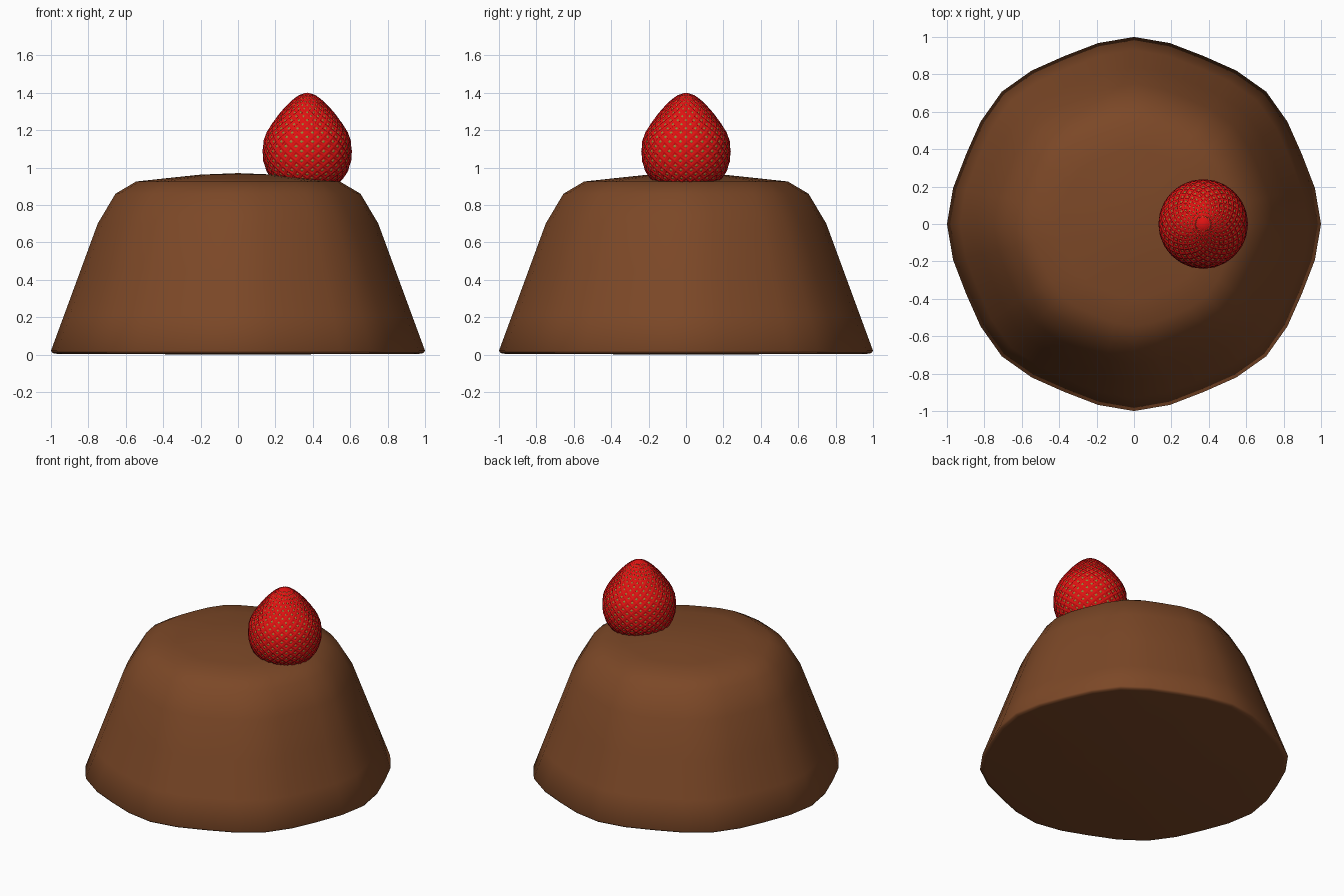
import bpy, bmesh, math
from mathutils import Vector

if "Cube" in bpy.data.objects:
    bpy.data.objects.remove(bpy.data.objects["Cube"])


def material(name, rgb):
    m = bpy.data.materials.new(name)
    m.diffuse_color = (*rgb, 1)
    m.use_nodes = True
    m.node_tree.nodes["Principled BSDF"].inputs["Base Color"].default_value = m.diffuse_color
    return m


BROWN = material("chocolate_brown", (0.2, 0.064, 0.02))
RED = material("strawberry_red", (0.75, 0.006, 0.006))
SEED = material("seed_olive", (0.32, 0.23, 0.04))


def finish(bm, name, mats, smooth=True):
    bmesh.ops.recalc_face_normals(bm, faces=bm.faces)
    me = bpy.data.meshes.new(name)
    bm.to_mesh(me)
    bm.free()
    for m in mats:
        me.materials.append(m)
    for p in me.polygons:
        p.use_smooth = smooth
    ob = bpy.data.objects.new(name, me)
    bpy.context.collection.objects.link(ob)
    return ob


# pudding: softly eight-cornered lathe, 32 sides
SIDES = 32
WOBBLE = (1.0, 0.986, 0.972, 0.986)
body = [(0.97, 0.004), (0.992, 0.008), (1.0, 0.02), (0.93, 0.21), (0.84, 0.455),
        (0.75, 0.70), (0.655, 0.86), (0.545, 0.925), (0.40, 0.941), (0.2, 0.962)]
bm = bmesh.new()
rings = []
for r, z in body:
    ring = []
    for i in range(SIDES):
        a = 2 * math.pi * i / SIDES
        k = r * WOBBLE[i % 4]
        ring.append(bm.verts.new((k * math.cos(a), k * math.sin(a), z)))
    rings.append(ring)
bottom = bm.verts.new((0, 0, 0))
top = bm.verts.new((0, 0, 0.97))
for i in range(SIDES):
    j = (i + 1) % SIDES
    for lo, hi in zip(rings, rings[1:]):
        bm.faces.new((lo[i], lo[j], hi[j], hi[i]))
    bm.faces.new((bottom, rings[0][j], rings[0][i]))
    bm.faces.new((rings[-1][i], rings[-1][j], top))
finish(bm, "pudding", [BROWN])

# strawberry profile (radius, height), resampled evenly along its length
prof = [(0.10, 0.89), (0.175, 0.92), (0.215, 0.97), (0.235, 1.03), (0.24, 1.08), (0.234, 1.15),
        (0.212, 1.2), (0.178, 1.25), (0.14, 1.3), (0.093, 1.35), (0.05, 1.385), (0.018, 1.396)]
pts = [Vector(p) for p in prof]
lens = [0.0]
for a, b in zip(pts, pts[1:]):
    lens.append(lens[-1] + (b - a).length)


def along(t):
    d = t * lens[-1]
    for k in range(len(pts) - 1):
        if d <= lens[k + 1] + 1e-9:
            return pts[k].lerp(pts[k + 1], (d - lens[k]) / (lens[k + 1] - lens[k]))
    return pts[-1]


# staggered rows give a net of diamonds, each pressed in around a seed
ROWS, N = 26, 24
CX = 0.37
bm = bmesh.new()
net = []
for k in range(ROWS):
    r, z = along(k / (ROWS - 1))
    net.append([bm.verts.new((CX + r * math.cos(2 * math.pi * (i + 0.5 * (k % 2)) / N),
                              r * math.sin(2 * math.pi * (i + 0.5 * (k % 2)) / N), z))
                for i in range(N)])
diamonds = []
for k in range(1, ROWS - 1):
    for i in range(N):
        # row k, between vertices i and i+1; tips in the rows below and above
        j = (i + 1) % N
        t = j if k % 2 else i
        diamonds.append(bm.faces.new((net[k][i], net[k - 1][t], net[k][j], net[k + 1][t])))
# triangles and caps closing both ends
tip = bm.verts.new((CX, 0, 1.4))
base = bm.verts.new((CX, 0, 0.88))
for k, inner, pole in ((0, 1, base), (ROWS - 1, ROWS - 2, tip)):
    for i in range(N):
        j = (i + 1) % N
        t = j if k % 2 else i
        bm.faces.new((net[k][i], net[k][j], net[inner][t]))
        bm.faces.new((net[k][i], net[k][j], pole))
bmesh.ops.recalc_face_normals(bm, faces=bm.faces)


def press(faces, scale, depth):
    """Inset each face towards its centre and push it along its normal."""
    for f in faces:
        f.normal_update()
        n, c = f.normal.copy(), f.calc_center_median()
        size = math.sqrt(f.calc_area()) / 0.04
        bmesh.ops.inset_individual(bm, faces=[f], thickness=0.0)
        for v in f.verts:
            v.co = c + (v.co - c) * scale + n * depth * size


press(diamonds, 0.62, -0.007)
press(diamonds, 0.6, 0.0)
press(diamonds, 0.9, 0.004)
for f in diamonds:
    f.material_index = 1
finish(bm, "strawberry", [RED, SEED])
